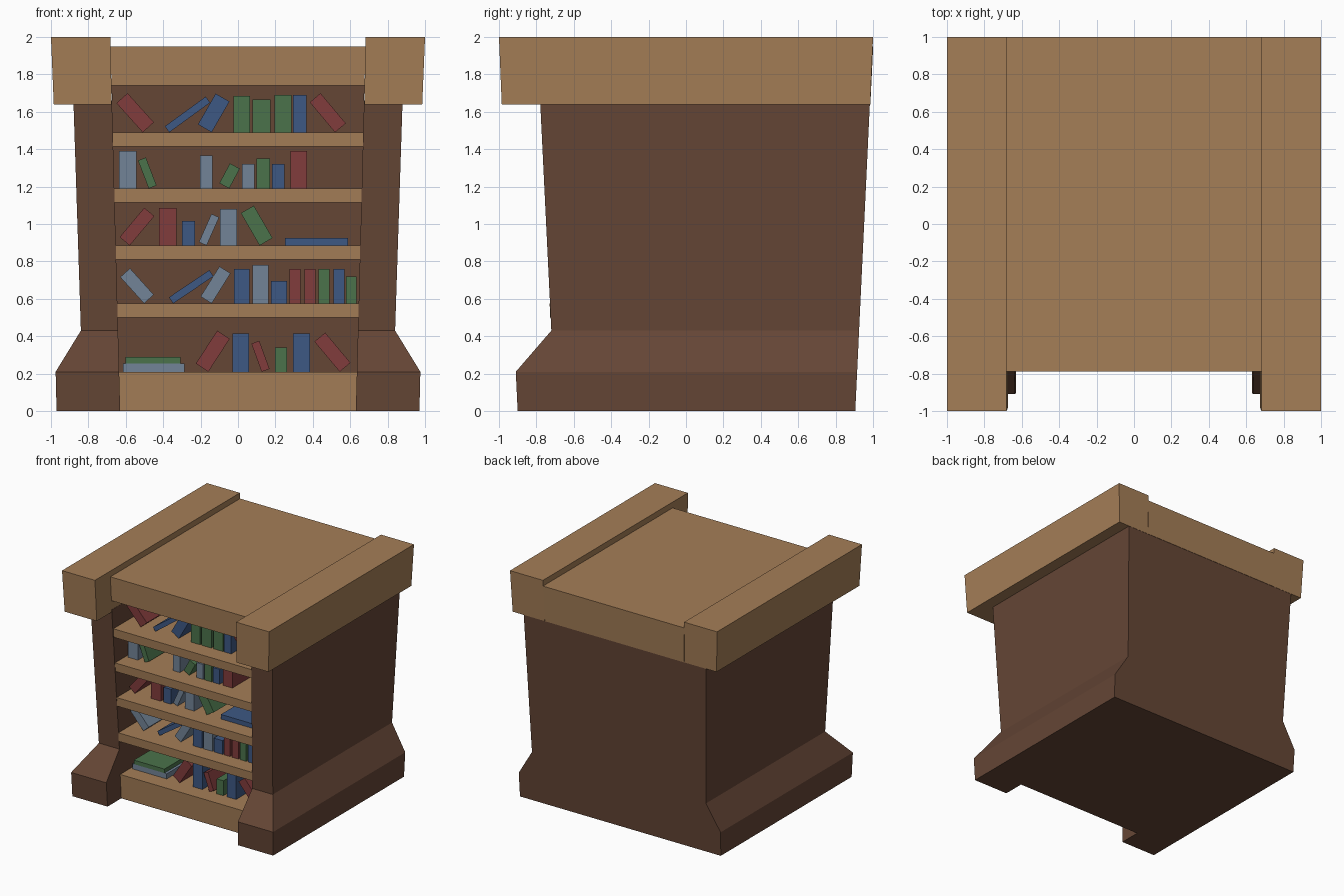
import bpy
import bmesh
from math import radians, sin, cos
from mathutils import Matrix, Vector

if "Cube" in bpy.data.objects:
    bpy.data.objects.remove(bpy.data.objects["Cube"])


def material(name, rgb):
    m = bpy.data.materials.new(name)
    m.diffuse_color = (*rgb, 1)
    m.use_nodes = True
    m.node_tree.nodes["Principled BSDF"].inputs["Base Color"].default_value = m.diffuse_color
    return m


TAN = material("light_wood", (0.376, 0.209, 0.095))
BROWN = material("dark_wood", (0.13, 0.061, 0.036))
CLOTH = {
    "r": material("red_cover", (0.22, 0.045, 0.045)),
    "b": material("blue_cover", (0.048, 0.098, 0.23)),
    "g": material("green_cover", (0.07, 0.17, 0.07)),
    "l": material("pale_cover", (0.17, 0.23, 0.31)),
}


# The whole case widens slightly towards the top
def taper(z):
    return 0.905 + 0.0475 * z


def inner(z):
    return 0.63 + 0.0265 * z


def finish(name, bm, mat):
    bmesh.ops.recalc_face_normals(bm, faces=bm.faces)
    me = bpy.data.meshes.new(name)
    bm.to_mesh(me)
    bm.free()
    me.materials.append(mat)
    ob = bpy.data.objects.new(name, me)
    bpy.context.collection.objects.link(ob)
    return ob


def loft(name, rings, mat, mirror=False):
    """Stack of rectangles (z, x0, x1, y0, y1) joined into a solid."""
    bm = bmesh.new()
    loops = [[bm.verts.new(p) for p in ((a, c, z), (b, c, z), (b, d, z), (a, d, z))]
             for z, a, b, c, d in rings]
    for lo, hi in zip(loops, loops[1:]):
        for i in range(4):
            j = (i + 1) % 4
            bm.faces.new((lo[i], lo[j], hi[j], hi[i]))
    bm.faces.new(loops[0])
    bm.faces.new(loops[-1])
    ob = finish(name, bm, mat)
    if mirror:
        ob.modifiers.new("mirror", "MIRROR")
    return ob


def board(name, z0, z1, front, back, mat):
    """Full-width tapered board between the side walls; front/back scale with taper."""
    loft(name, [(z, -inner(z), inner(z), front * taper(z), back * taper(z))
                for z in (z0, z1)], mat)


# Side walls with flared feet
loft("side_wall", [(z, inner(z), x, y, taper(z)) for z, x, y in
                   ((0, 0.97, -0.90), (0.21, 0.975, -0.91),
                    (0.43, 0.84, -0.72), (1.66, 0.88, -0.78))], BROWN, True)

# Back block, floor and plinth
BACK = -0.16
board("back_panel", 0, 1.74, BACK, 1.0, BROWN)
board("floor_panel", 0, 0.004, -0.785, BACK, BROWN)
board("plinth", 0.004, 0.21, -0.785, BACK, TAN)

# Overhanging side caps, centre top and its rear strip
loft("side_cap", [(1.64, 0.675, 0.985, -0.985, 0.985),
                  (2.0, 0.682, 1.0, -1.0, 1.0)], TAN, True)
board("top_board", 1.74, 1.95, -0.79, 1.003, TAN)
board("rear_strip", 1.64, 1.76, 0.9, 1.003, TAN)

# Shelves
for z in (0.50, 0.81, 1.115, 1.415):
    board("shelf", z, z + 0.075, -0.782, BACK, TAN)


# Books: (colour, centre x, thickness, height[, lean in degrees[, lift]])
def book(shelf_z, colour, x, w, h, lean=0, lift=0):
    a = radians(lean)
    front, back = -0.63 * taper(shelf_z), -0.24 * taper(shelf_z)
    z = shelf_z + lift + (h * cos(a) + w * abs(sin(a))) / 2
    bm = bmesh.new()
    bmesh.ops.create_cube(bm, size=1)
    bm.transform(Matrix.Translation(Vector((x, (front + back) / 2, z)))
                 @ Matrix.Rotation(a, 4, "Y")
                 @ Matrix.Diagonal((w, back - front, h, 1)))
    finish("book", bm, CLOTH[colour])


ROW_1 = [("l", -.45, .33, .045), ("g", -.455, .295, .035, 0, .045),
         ("r", -.135, .08, .21, 33), ("b", .015, .09, .205),
         ("r", .12, .045, .16, -20), ("g", .23, .065, .13),
         ("b", .34, .09, .205), ("r", .505, .075, .21, -40)]
ROW_2 = [("l", -.54, .07, .19, -42), ("b", -.25, .04, .26, 56),
         ("l", -.12, .07, .19, 32), ("b", .02, .085, .185),
         ("l", .12, .085, .205), ("b", .22, .085, .12),
         ("r", .305, .06, .185), ("r", .385, .06, .185),
         ("g", .46, .06, .185), ("b", .54, .06, .185), ("g", .605, .055, .145)]
ROW_3 = [("r", -.54, .07, .205, 40), ("r", -.375, .095, .2),
         ("b", -.265, .07, .13), ("l", -.155, .045, .165, 24),
         ("l", -.05, .09, .195), ("g", .1, .08, .2, -30), ("b", .42, .335, .04)]
ROW_4 = [("l", -.59, .095, .2), ("g", -.485, .045, .16, -21),
         ("l", -.17, .065, .175), ("g", -.045, .06, .12, 28),
         ("l", .055, .065, .13), ("g", .135, .07, .16),
         ("b", .215, .065, .13), ("r", .325, .09, .2)]
ROW_5 = [("r", -.55, .08, .21, -42), ("b", -.27, .04, .27, 54),
         ("b", -.13, .085, .19, 30), ("g", .02, .09, .195),
         ("g", .125, .095, .175), ("g", .24, .09, .2),
         ("b", .33, .07, .2), ("r", .48, .075, .21, -40)]
for shelf_z, row in zip((.21, .575, .885, 1.19, 1.49),
                        (ROW_1, ROW_2, ROW_3, ROW_4, ROW_5)):
    for spec in row:
        book(shelf_z, *spec)
